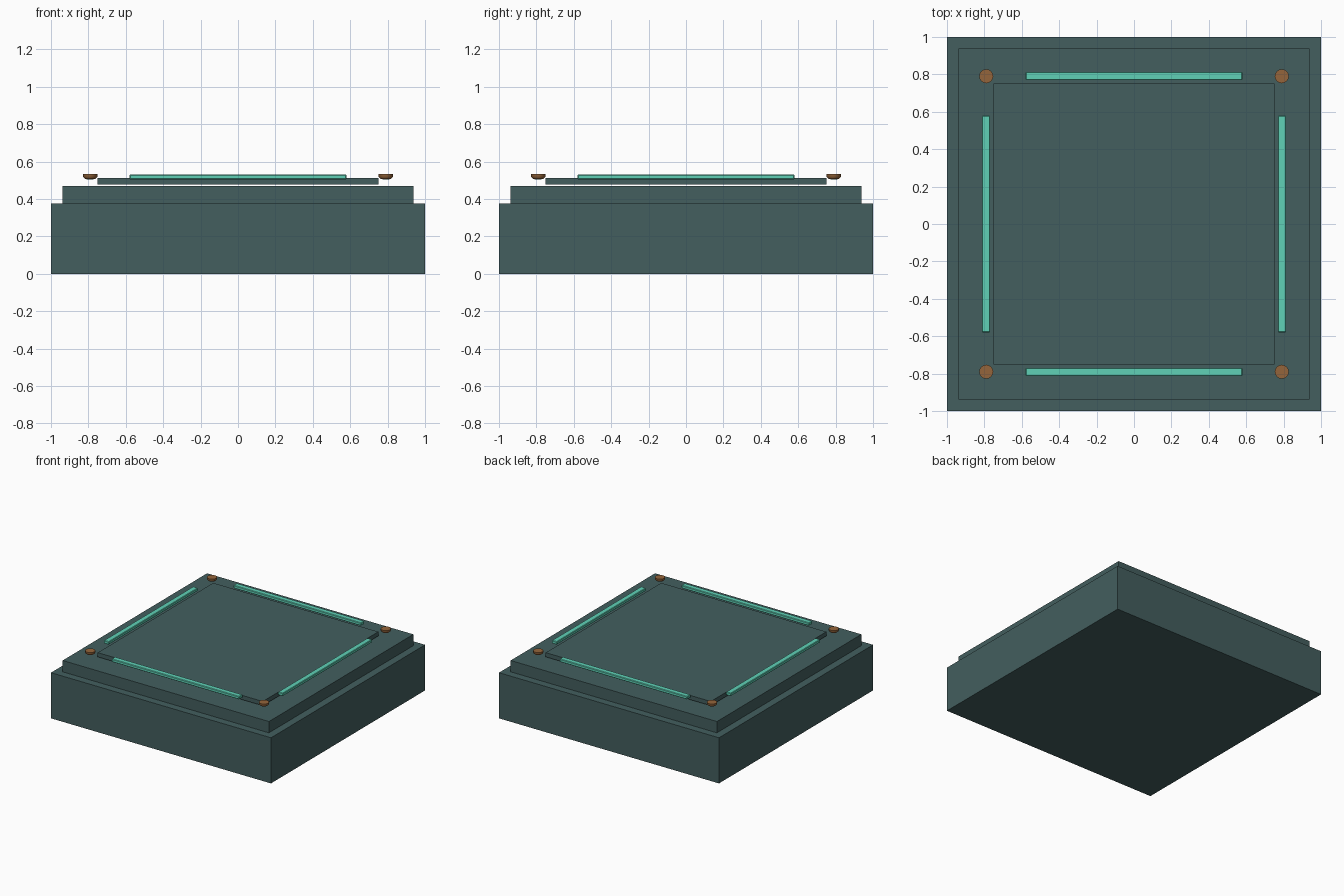
import bpy, bmesh, math
from mathutils import Matrix

if "Cube" in bpy.data.objects:
    bpy.data.objects.remove(bpy.data.objects["Cube"])


def material(name, col):
    m = bpy.data.materials.new(name)
    m.diffuse_color = (*col, 1)
    m.use_nodes = True
    m.node_tree.nodes["Principled BSDF"].inputs["Base Color"].default_value = m.diffuse_color
    return m


SLATE = material("dark slate", (0.056, 0.113, 0.113))
MINT = material("mint glow", (0.115, 0.64, 0.47))
BRONZE = material("bronze", (0.30, 0.13, 0.043))


def add(name, bm, mat):
    bmesh.ops.recalc_face_normals(bm, faces=bm.faces)
    me = bpy.data.meshes.new(name)
    bm.to_mesh(me)
    bm.free()
    me.materials.append(mat)
    ob = bpy.data.objects.new(name, me)
    bpy.context.collection.objects.link(ob)
    return ob


def box(name, x0, x1, y0, y1, z0, z1, mat, bevel=0):
    bm = bmesh.new()
    bmesh.ops.create_cube(bm, size=1)
    for v in bm.verts:
        v.co.x = x1 if v.co.x > 0 else x0
        v.co.y = y1 if v.co.y > 0 else y0
        v.co.z = z1 if v.co.z > 0 else z0
    if bevel:
        bmesh.ops.bevel(bm, geom=bm.edges[:], offset=bevel, segments=1, affect='EDGES')
    return add(name, bm, mat)


# Stepped square slabs and the floating top panel
for name, r, z0, z1 in (("base_block", 1, 0, 0.375),
                        ("upper_step", 0.9375, 0.375, 0.468),
                        ("top_panel", 0.75, 0.476, 0.511)):
    box(name, -r, r, -r, r, z0, z1, SLATE)

# Glowing strips along the four sides
for s, a, b in ((-1, "front", "left"), (1, "back", "right")):
    lo, hi = sorted((s * 0.769, s * 0.814))
    box(a + "_light_strip", -0.58, 0.58, lo, hi, 0.505, 0.53, MINT, 0.004)
    box(b + "_light_strip", lo, hi, -0.58, 0.58, 0.505, 0.53, MINT, 0.004)

# Corner studs: flat top, tapered underside
for sx in (-1, 1):
    for sy in (-1, 1):
        bm = bmesh.new()
        for r1, r2, z0, z1 in ((0.026, 0.0375, 0.507, 0.517), (0.0375, 0.0375, 0.517, 0.533)):
            bmesh.ops.create_cone(bm, cap_ends=True, segments=20, radius1=r1, radius2=r2,
                                  depth=z1 - z0,
                                  matrix=Matrix.Translation((sx * 0.79, sy * 0.79, (z0 + z1) / 2)))
        # drop the inner caps and weld the two sections
        inner = [f for f in bm.faces if len(f.verts) > 4
                 and abs(f.calc_center_median().z - 0.517) < 1e-4]
        bmesh.ops.delete(bm, geom=inner, context='FACES_ONLY')
        bmesh.ops.remove_doubles(bm, verts=bm.verts, dist=1e-5)
        for f in bm.faces:
            f.smooth = len(f.verts) == 4
        add("corner_stud", bm, BRONZE)
